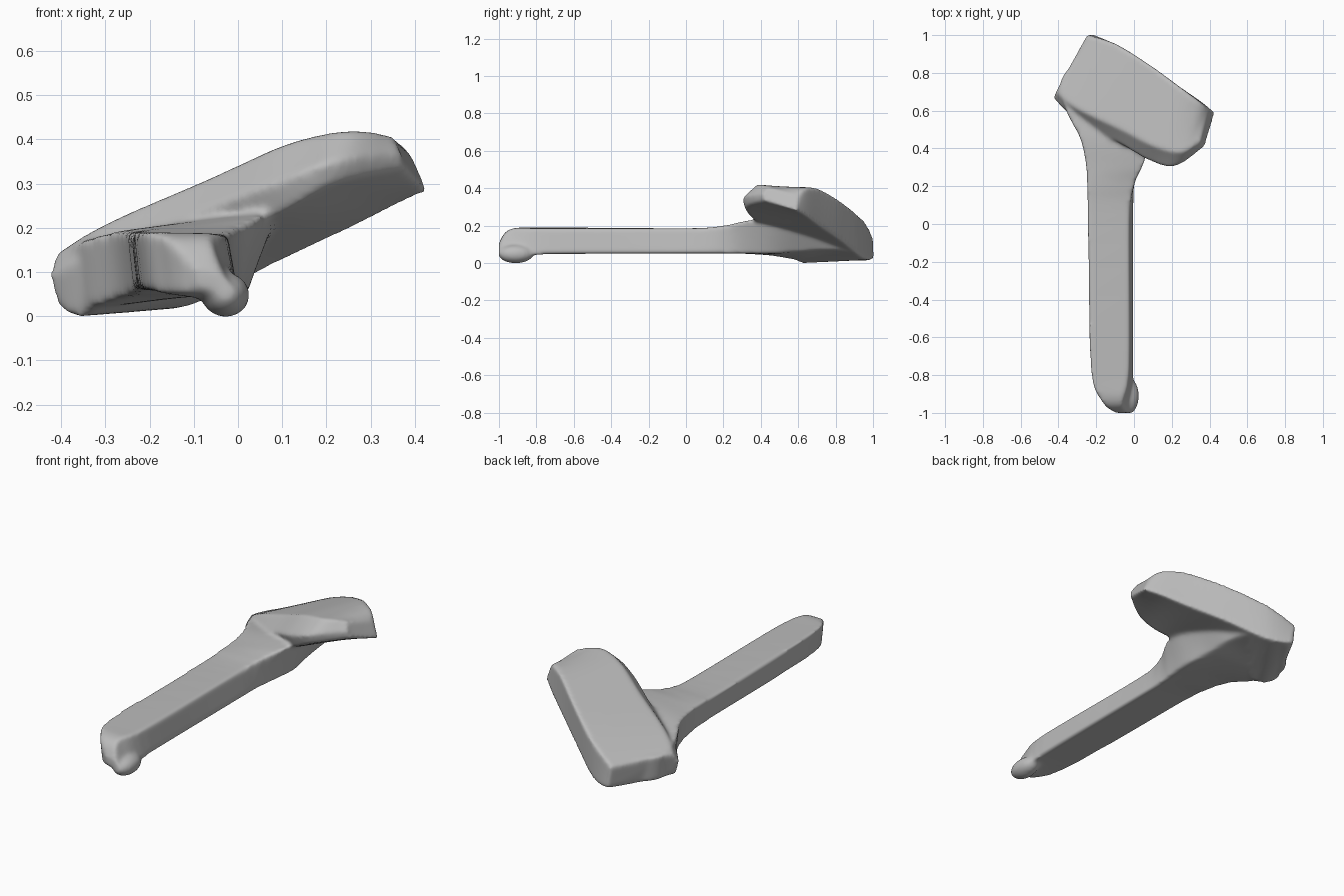
import bpy
import bmesh
from mathutils import Vector

if "Cube" in bpy.data.objects:
    bpy.data.objects.remove(bpy.data.objects["Cube"])

grey = bpy.data.materials.new("plain_grey")
grey.use_nodes = True
colour = (0.5, 0.5, 0.5, 1)
grey.diffuse_color = colour
grey.node_tree.nodes["Principled BSDF"].inputs["Base Color"].default_value = colour


def curve_point(a, b, c, d, t):
    """Smooth curve through b and c."""
    return b + 0.5 * t * (c - a + t * (2 * a - 5 * b + 4 * c - d + t * (3 * (b - c) + d - a)))


def smooth_rings(rings, steps=6):
    """Add in-between rings so that the outline flows through the given ones."""
    rings = [[Vector(p) for p in ring] for ring in rings]
    padded = [rings[0]] + rings + [rings[-1]]
    result = []
    for group in zip(padded, padded[1:], padded[2:], padded[3:]):
        for s in range(steps):
            result.append([curve_point(*corner, s / steps) for corner in zip(*group)])
    return result + [rings[-1]]


def add_object(name, bm):
    bmesh.ops.recalc_face_normals(bm, faces=bm.faces)
    mesh = bpy.data.meshes.new(name)
    bm.to_mesh(mesh)
    bm.free()
    mesh.materials.append(grey)
    ob = bpy.data.objects.new(name, mesh)
    bpy.context.collection.objects.link(ob)
    return ob


def loft(name, rings):
    """Skin a row of closed rings and cap both ends."""
    bm = bmesh.new()
    loops = [[bm.verts.new(p) for p in ring] for ring in smooth_rings(rings)]
    for a, b in zip(loops, loops[1:]):
        for i in range(len(a)):
            j = (i + 1) % len(a)
            bm.faces.new((a[i], a[j], b[j], b[i]))
    bm.faces.new(loops[0])
    bm.faces.new(loops[-1])
    return add_object(name, bm)


# Tilted head: front middle, front top, back top, back bottom, front bottom
head = loft("tool_body", [
    [(-.43, .67, .09), (-.415, .70, .14), (-.25, 1.0, .14), (-.23, 1.01, .02), (-.41, .67, .025)],
    [(-.33, .575, .14), (-.30, .61, .21), (-.10, .955, .225), (-.10, .95, .025), (-.33, .60, .005)],
    [(-.10, .44, .23), (-.07, .50, .31), (.08, .845, .32), (.08, .835, .115), (-.08, .48, .15)],
    [(.08, .335, .30), (.11, .41, .39), (.25, .72, .395), (.25, .72, .195), (.09, .36, .23)],
    [(.22, .305, .35), (.25, .38, .42), (.35, .645, .40), (.36, .645, .25), (.22, .32, .30)],
    [(.37, .41, .37), (.35, .44, .41), (.395, .60, .36), (.43, .59, .28), (.38, .42, .335)],
])

# Handle: y, left, top right, bottom right, then the heights of
# top left, top right, bottom right and bottom left
handle_rows = [
    (-1.0, -.10, -.04, .0, .11, .10, .05, .06),
    (-.94, -.17, -.06, .0, .18, .18, .03, .05),
    (-.75, -.23, -.025, .0, .19, .185, .045, .06),
    (0, -.245, -.025, .0, .185, .185, .05, .06),
    (.2, -.25, .0, .0, .19, .20, .05, .06),
    (.31, -.255, .05, .01, .19, .225, .05, .05),
    (.45, -.285, .09, .02, .19, .24, .05, .04),
    (.6, -.36, .08, .0, .17, .21, .06, .015),
    (.75, -.39, .05, -.01, .15, .19, .07, .01),
    (.87, -.31, -.04, -.04, .15, .16, .06, .01),
    (.97, -.24, -.16, -.16, .13, .13, .02, .01),
]
handle = loft("handle", [
    [(left, y, h1), (right, y, h2), (base, y, h3), (left + .015, y, h4)]
    for y, left, right, base, h1, h2, h3, h4 in handle_rows
])

# Small rounded foot at the handle tip
bm = bmesh.new()
bmesh.ops.create_uvsphere(bm, u_segments=24, v_segments=16, radius=1)
for v in bm.verts:
    v.co = (v.co.x * .055 - .028, v.co.y * .095 - .91, v.co.z * .05 + .048)
foot = add_object("foot", bm)

# Fuse the parts into one softly blended body
bpy.ops.object.select_all(action='DESELECT')
for ob in (head, handle, foot):
    ob.select_set(True)
bpy.context.view_layer.objects.active = head
bpy.ops.object.join()
remesh = head.modifiers.new("fuse", 'REMESH')
remesh.mode = 'VOXEL'
remesh.voxel_size = .009
remesh.use_smooth_shade = True
soften = head.modifiers.new("soften", 'SMOOTH')
soften.factor = .5
soften.iterations = 14
